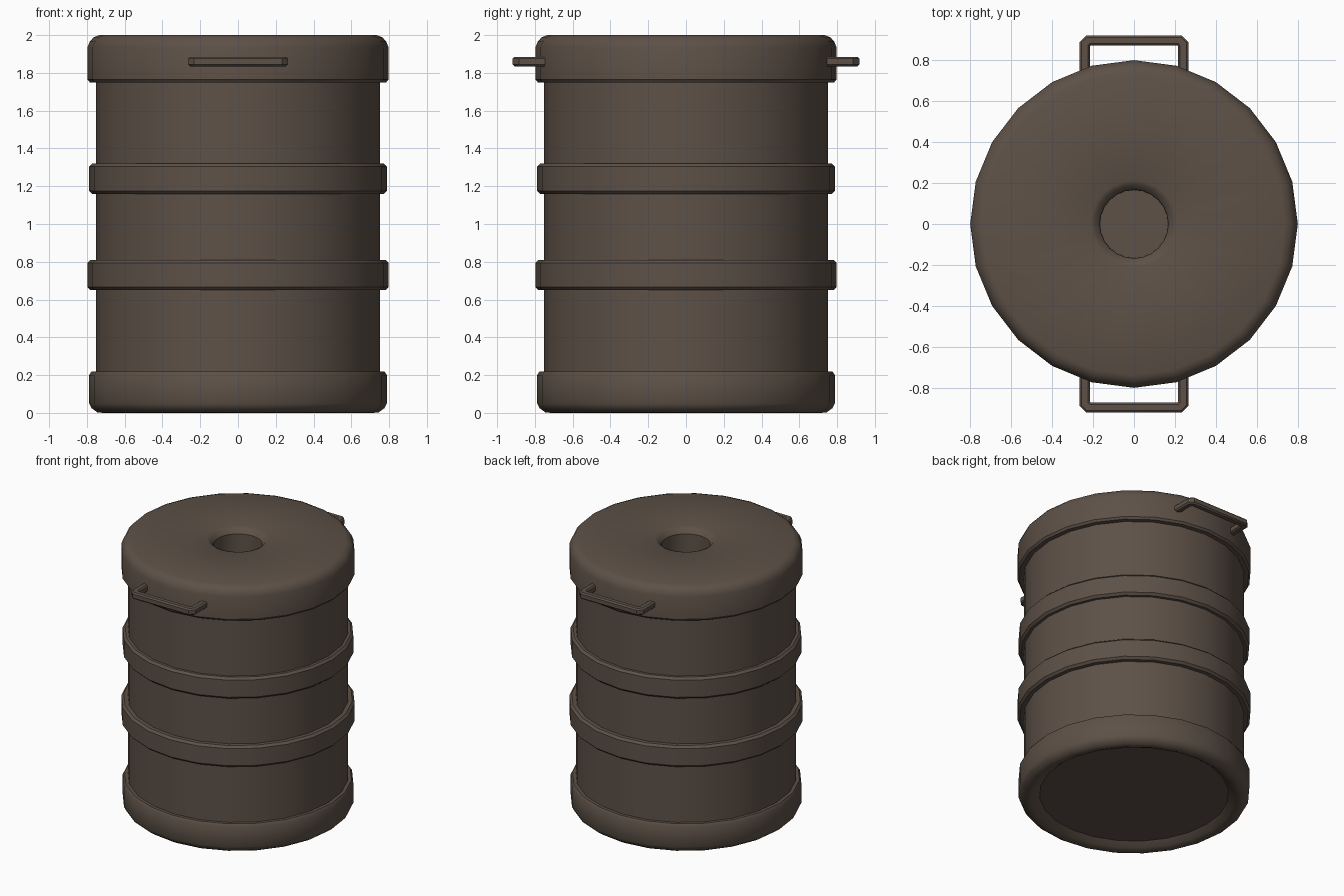
import bpy, bmesh, math

if "Cube" in bpy.data.objects:
    bpy.data.objects.remove(bpy.data.objects["Cube"])

SIDES = 24
mat = bpy.data.materials.new("dull brown metal")
mat.diffuse_color = (0.110, 0.082, 0.063, 1)
mat.use_nodes = True
mat.node_tree.nodes["Principled BSDF"].inputs["Base Color"].default_value = mat.diffuse_color


def finish(name, bm):
    """Turn a bmesh into a named, smooth-by-angle object."""
    bmesh.ops.recalc_face_normals(bm, faces=bm.faces)
    me = bpy.data.meshes.new(name)
    bm.to_mesh(me)
    bm.free()
    ob = bpy.data.objects.new(name, me)
    bpy.context.collection.objects.link(ob)
    me.materials.append(mat)
    bpy.ops.object.select_all(action='DESELECT')
    ob.select_set(True)
    bpy.context.view_layer.objects.active = ob
    bpy.ops.object.shade_smooth_by_angle(angle=math.radians(35))
    return ob


def lathe(name, profile, cap_first=False, cap_last=False, closed=False):
    """Revolve an (r, z) profile; optionally cap its ends or close it."""
    bm = bmesh.new()
    rings = []
    for r, z in profile:
        # narrow rings (the lid hole) still share the same side count
        rings.append([bm.verts.new((r * math.cos(a), r * math.sin(a), z))
                      for a in (2 * math.pi * i / SIDES for i in range(SIDES))])
    pairs = list(zip(rings, rings[1:]))
    if closed:
        pairs.append((rings[-1], rings[0]))
    for lo, hi in pairs:
        for i in range(SIDES):
            j = (i + 1) % SIDES
            bm.faces.new((lo[i], lo[j], hi[j], hi[i]))
    if cap_first:
        bm.faces.new(rings[0])
    if cap_last:
        bm.faces.new(rings[-1])
    return finish(name, bm)


# Base with a recessed underside
lathe("base", [(0.645, 0.042), (0.685, 0.012), (0.715, 0.0), (0.745, 0.003),
               (0.775, 0.025), (0.788, 0.05), (0.788, 0.2), (0.775, 0.22),
               (0.75, 0.22)], cap_first=True)

# Body wall
lathe("body", [(0.752, 0.2), (0.752, 1.77)])

# Two hoops around the body
for name, r, z0, z1 in (("lower_hoop", 0.797, 0.65, 0.81),
                        ("upper_hoop", 0.788, 1.16, 1.32)):
    b = 0.016
    lathe(name, [(0.745, z0), (r - b, z0), (r, z0 + b), (r, z1 - b),
                 (r - b, z1), (0.745, z1)])

# Lid with rounded rim and a central hole
lathe("lid", [(0.745, 1.75), (0.785, 1.75), (0.797, 1.765), (0.797, 1.935),
              (0.785, 1.965), (0.765, 1.988), (0.735, 2.0), (0.212, 2.0),
              (0.19, 1.99), (0.167, 1.96), (0.165, 1.76)], cap_last=True)


def handle(name, side):
    """Sweep a chamfered square along a flat U path."""
    h, c = 0.025, 0.01
    section = [(-h, -h + c), (-h + c, -h), (h - c, -h), (h, -h + c),
               (h, h - c), (h - c, h), (-h + c, h), (-h, h - c)]
    X, Y, k = 0.24, 0.893, 0.018
    path = [(-X, 0.74), (-X, Y - k), (-X + k, Y), (X - k, Y), (X, Y - k), (X, 0.74)]
    bm = bmesh.new()
    rings = []
    for i, (x, y) in enumerate(path):
        dirs = []
        for a, b in ((i - 1, i), (i, i + 1)):
            if 0 <= a and b < len(path):
                dx, dy = path[b][0] - path[a][0], path[b][1] - path[a][1]
                l = math.hypot(dx, dy)
                dirs.append((-dy / l, dx / l))
        nx, ny = sum(d[0] for d in dirs), sum(d[1] for d in dirs)
        l = math.hypot(nx, ny)
        nx, ny = nx / l, ny / l
        m = 1 / (nx * dirs[0][0] + ny * dirs[0][1])
        rings.append([bm.verts.new((x + nx * u * m, side * (y + ny * u * m), 1.86 + v))
                      for u, v in section])
    for lo, hi in zip(rings, rings[1:]):
        for i in range(8):
            j = (i + 1) % 8
            bm.faces.new((lo[i], lo[j], hi[j], hi[i]))
    bm.faces.new(rings[0])
    bm.faces.new(rings[-1])
    finish(name, bm)


# Front and back handles
handle("front_handle", -1)
handle("back_handle", 1)
